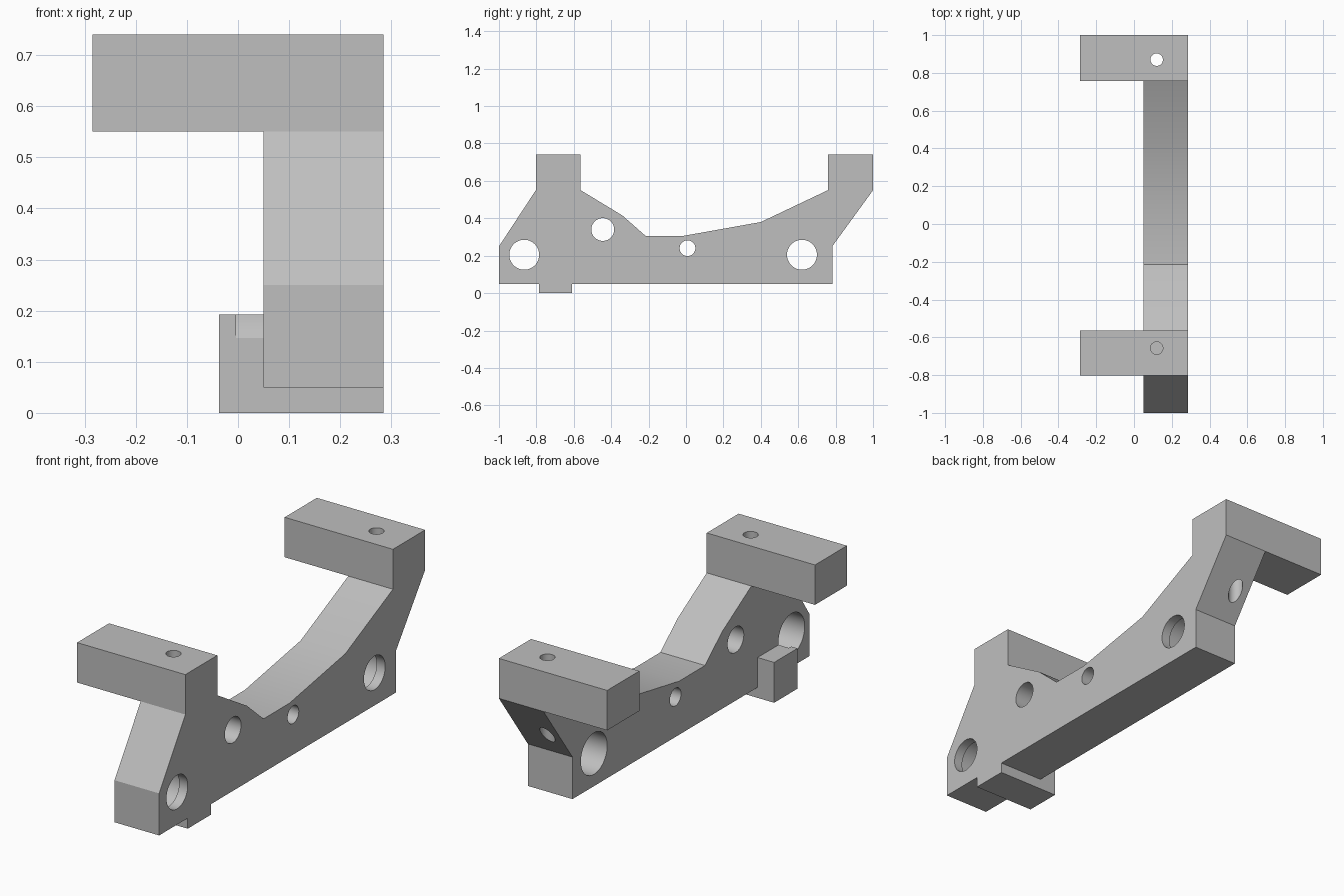
import bpy, bmesh, math
from mathutils import Matrix, Vector

cube = bpy.data.objects.get("Cube")
if cube:
    bpy.data.objects.remove(cube, do_unlink=True)

grey = bpy.data.materials.new("plain grey")
grey.use_nodes = True
COLOUR = (0.52, 0.52, 0.52, 1)
grey.diffuse_color = COLOUR
grey.node_tree.nodes["Principled BSDF"].inputs["Base Color"].default_value = COLOUR


def finish(bm, name):
    bmesh.ops.recalc_face_normals(bm, faces=bm.faces)
    mesh = bpy.data.meshes.new(name)
    bm.to_mesh(mesh)
    bm.free()
    mesh.materials.append(grey)
    obj = bpy.data.objects.new(name, mesh)
    bpy.context.collection.objects.link(obj)
    return obj


def extrude_x(name, profile, x0, x1):
    bm = bmesh.new()
    face = bm.faces.new([bm.verts.new((x0, y, z)) for y, z in profile])
    out = bmesh.ops.extrude_face_region(bm, geom=[face])["geom"]
    verts = [v for v in out if isinstance(v, bmesh.types.BMVert)]
    bmesh.ops.translate(bm, verts=verts, vec=(x1 - x0, 0, 0))
    return finish(bm, name)


def box(name, x, y, z):
    profile = [(y[0], z[0]), (y[1], z[0]), (y[1], z[1]), (y[0], z[1])]
    return extrude_x(name, profile, *x)


def rod(name, start, end, radius):
    start, end = Vector(start), Vector(end)
    axis = end - start
    turn = axis.to_track_quat("Z", "Y").to_matrix().to_4x4()
    bm = bmesh.new()
    bmesh.ops.create_cone(bm, cap_ends=True, segments=48, radius1=radius,
                          radius2=radius, depth=axis.length,
                          matrix=Matrix.Translation((start + end) / 2) @ turn)
    return finish(bm, name)


def combine(target, tool, operation):
    mod = target.modifiers.new(tool.name, "BOOLEAN")
    mod.operation, mod.solver, mod.object = operation, "EXACT", tool
    bpy.context.view_layer.objects.active = target
    bpy.ops.object.modifier_apply(modifier=mod.name)
    bpy.data.objects.remove(tool, do_unlink=True)


# Side plate with both uprights
INNER, OUTER, TOP, ARM = 0.05, 0.285, 0.74, 0.55
FRONT, BACK = (-0.803, -0.563), (0.758, 1.0)
bracket = extrude_x("bracket", [
    (-1, 0.05), (-1, 0.25), (FRONT[0], ARM), (FRONT[0], TOP),
    (FRONT[1], TOP), (FRONT[1], ARM), (-0.34, 0.415), (-0.215, 0.305),
    (-0.02, 0.305), (0.4, 0.38), (BACK[0], ARM), (BACK[0], TOP),
    (BACK[1], TOP), (BACK[1], ARM), (0.782, 0.25), (0.782, 0.05)], INNER, OUTER)

# Mounting arms, foot and locating tab
FOOT = (-0.785, -0.61)
for part in (box("front_arm", (-OUTER, 0.15), FRONT, (ARM, TOP)),
             box("back_arm", (-OUTER, 0.15), BACK, (ARM, TOP)),
             box("foot", (-0.037, OUTER), FOOT, (0, 0.1)),
             box("tab", (-0.037, 0.1), FOOT, (0, 0.192))):
    combine(bracket, part, "UNION")

# Cross holes through the plate
for y, z, r in ((-0.865, 0.205, 0.08), (0.62, 0.205, 0.08),
                (-0.445, 0.34, 0.061), (0.008, 0.24, 0.042)):
    combine(bracket, rod("cross_hole", (0, y, z), (0.4, y, z), r), "DIFFERENCE")

# Counterbores on the inner side; the front one also clips the tab
for y in (-0.865, 0.62):
    bore = rod("counterbore", (-0.004, y, 0.205), (0.24, y, 0.205), 0.099)
    combine(bracket, bore, "DIFFERENCE")

# Vertical bolt holes in the arms
for y in (-0.657, 0.87):
    bolt = rod("bolt_hole", (0.12, y, 0.26), (0.12, y, 0.8), 0.033)
    combine(bracket, bolt, "DIFFERENCE")

# Tidy flat regions and shade
bm = bmesh.new()
bm.from_mesh(bracket.data)
bmesh.ops.remove_doubles(bm, verts=bm.verts, dist=0.0001)
bmesh.ops.dissolve_limit(bm, angle_limit=math.radians(0.5),
                         verts=bm.verts, edges=bm.edges)
bm.to_mesh(bracket.data)
bm.free()
bpy.ops.object.select_all(action="DESELECT")
bracket.select_set(True)
bpy.context.view_layer.objects.active = bracket
bpy.ops.object.shade_smooth_by_angle(angle=math.radians(30))
